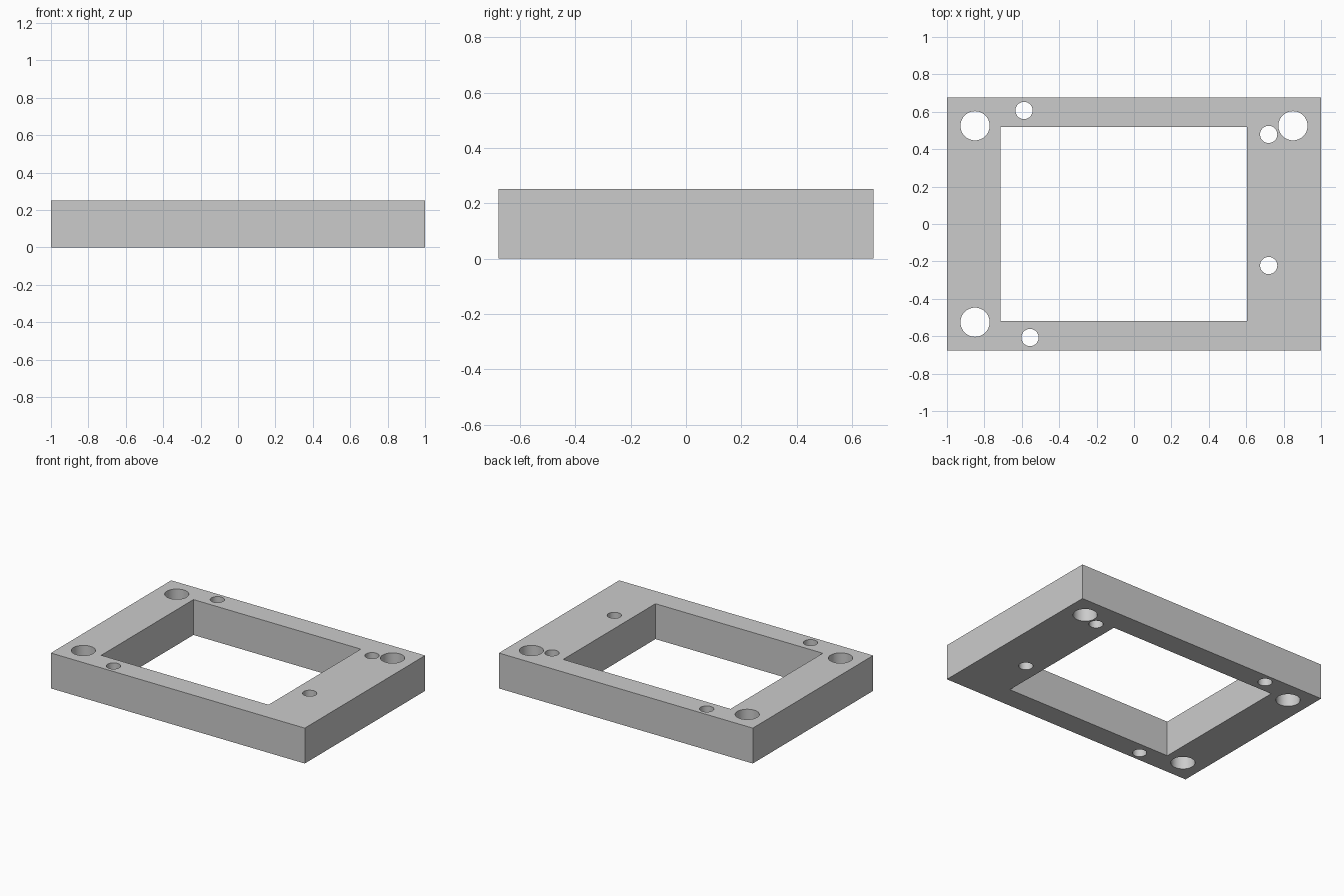
import bpy
import math

if "Cube" in bpy.data.objects:
    bpy.data.objects.remove(bpy.data.objects["Cube"])

HEIGHT = 0.252
HALF_DEPTH = 0.677


def box(name, x0, x1, y0, y1, z0, z1):
    bpy.ops.mesh.primitive_cube_add(size=1, location=((x0 + x1) / 2, (y0 + y1) / 2, (z0 + z1) / 2))
    ob = bpy.context.object
    ob.name = name
    ob.scale = (x1 - x0, y1 - y0, z1 - z0)
    bpy.ops.object.transform_apply(location=True, rotation=False, scale=True)
    return ob


def drill(name, x, y, radius):
    bpy.ops.mesh.primitive_cylinder_add(vertices=48, radius=radius, depth=HEIGHT * 2,
                                        location=(x, y, HEIGHT / 2))
    bpy.context.object.name = name
    return bpy.context.object


# Rectangular plate
frame = box("frame_plate", -1, 1, -HALF_DEPTH, HALF_DEPTH, 0, HEIGHT)

# Window opening, set off-centre to the left
cutters = [box("window_cutter", -0.714, 0.604, -0.519, 0.519, -0.1, HEIGHT + 0.1)]

# Three large corner holes
for x, y in [(-0.85, 0.525), (0.85, 0.525), (-0.85, -0.525)]:
    cutters.append(drill("mounting_hole_cutter", x, y, 0.078))

# Four small holes around the window
for x, y in [(-0.588, 0.607), (-0.556, -0.607), (0.72, 0.479), (0.72, -0.222)]:
    cutters.append(drill("screw_hole_cutter", x, y, 0.046))

# Cut the openings
bpy.ops.object.select_all(action='DESELECT')
frame.select_set(True)
bpy.context.view_layer.objects.active = frame
for cutter in cutters:
    mod = frame.modifiers.new("cut", 'BOOLEAN')
    mod.operation = 'DIFFERENCE'
    mod.solver = 'EXACT'
    mod.object = cutter
    bpy.ops.object.modifier_apply(modifier=mod.name)
    bpy.data.objects.remove(cutter, do_unlink=True)

# Single grey finish, smooth hole walls with sharp rims
grey = bpy.data.materials.new("plain_grey")
grey.diffuse_color = (0.6, 0.6, 0.6, 1)
grey.use_nodes = True
grey.node_tree.nodes["Principled BSDF"].inputs["Base Color"].default_value = grey.diffuse_color
frame.data.materials.clear()
frame.data.materials.append(grey)
for poly in frame.data.polygons:
    poly.material_index = 0
bpy.ops.object.shade_smooth_by_angle(angle=math.radians(30))
